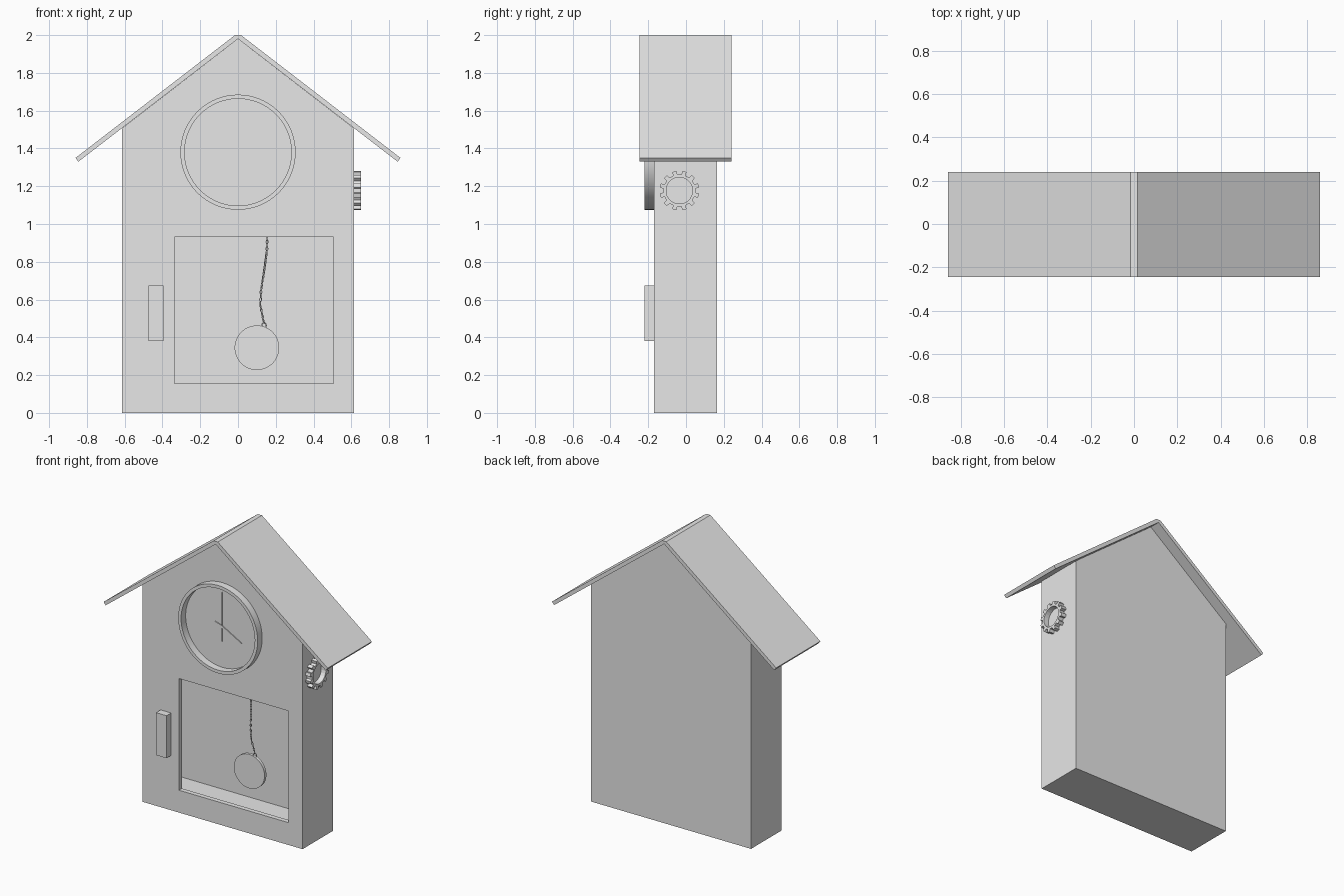
import bpy, bmesh
from math import sin, cos, pi, radians
from mathutils import Vector, Matrix

if "Cube" in bpy.data.objects:
    bpy.data.objects.remove(bpy.data.objects["Cube"])

grey = bpy.data.materials.new("plain_grey")
grey.use_nodes = True
grey.diffuse_color = (0.8, 0.8, 0.8, 1)
grey.node_tree.nodes["Principled BSDF"].inputs["Base Color"].default_value = (0.8, 0.8, 0.8, 1)


def finish(name, bm, smooth=False):
    bmesh.ops.recalc_face_normals(bm, faces=bm.faces)
    mesh = bpy.data.meshes.new(name)
    bm.to_mesh(mesh)
    bm.free()
    mesh.materials.append(grey)
    obj = bpy.data.objects.new(name, mesh)
    bpy.context.collection.objects.link(obj)
    if smooth:
        bpy.ops.object.select_all(action='DESELECT')
        obj.select_set(True)
        bpy.context.view_layer.objects.active = obj
        bpy.ops.object.shade_smooth_by_angle(angle=radians(35))
    return obj


def prism(name, profile, y0, y1):
    """Extrude an x-z outline along y."""
    bm = bmesh.new()
    face = bm.faces.new([bm.verts.new((x, y0, z)) for x, z in profile])
    new = bmesh.ops.extrude_face_region(bm, geom=[face])["geom"]
    moved = [v for v in new if isinstance(v, bmesh.types.BMVert)]
    bmesh.ops.translate(bm, verts=moved, vec=(0, y1 - y0, 0))
    return finish(name, bm)


def box(name, x0, x1, y0, y1, z0, z1):
    return prism(name, [(x0, z0), (x1, z0), (x1, z1), (x0, z1)], y0, y1)


def ring(name, outer, inner, depth, matrix, smooth=False):
    """Flat ring between two radius lists, extruded along local z."""
    n = len(outer)
    bm = bmesh.new()
    loops = []
    for radii, z in ((outer, 0), (outer, depth), (inner, depth), (inner, 0)):
        loops.append([bm.verts.new(matrix @ Vector((r * cos(a), r * sin(a), z)))
                      for r, a in radii])
    for k in range(4):
        a, b = loops[k], loops[(k + 1) % 4]
        for i in range(n):
            j = (i + 1) % n
            bm.faces.new((a[i], a[j], b[j], b[i]))
    return finish(name, bm, smooth)


def carve(target, cutter):
    mod = target.modifiers.new("carve", 'BOOLEAN')
    mod.operation = 'DIFFERENCE'
    mod.solver = 'EXACT'
    mod.object = cutter
    graph = bpy.context.evaluated_depsgraph_get()
    mesh = bpy.data.meshes.new_from_object(target.evaluated_get(graph))
    target.modifiers.clear()
    target.data = mesh
    bpy.data.objects.remove(cutter)


def gable(half, base, eave, peak):
    return [(-half, base), (half, base), (half, eave), (0, peak), (-half, eave)]


# Hollow house body with a front opening
body = prism("house_body", gable(0.615, 0, 1.506, 1.98), -0.17, 0.165)
carve(body, prism("cavity", gable(0.58, 0.08, 1.49, 1.935), -0.137, 0.132))
carve(body, box("opening", -0.335, 0.505, -0.3, -0.1, 0.155, 0.93))

# Roof
prism("roof", [(-0.845, 1.33), (-0.86, 1.35), (-0.016, 2), (0.016, 2),
               (0.86, 1.35), (0.845, 1.33), (0, 1.98)], -0.245, 0.24)

# Door handle
box("door_handle", -0.475, -0.395, -0.22, -0.17, 0.38, 0.675)

# Clock rim
facing_front = Matrix.Rotation(pi / 2, 4, 'X')
angles = [2 * pi * i / 64 for i in range(64)]
ring("clock_rim", [(0.305, a) for a in angles], [(0.283, a) for a in angles], 0.05,
     Matrix.Translation((0, -0.17, 1.38)) @ facing_front, True)

# Clock hands: one slanted blade and one upright edge-on blade
prism("long_hand", [(-0.055, 1.405), (-0.03, 1.383), (0.15, 1.305), (0, 1.388)], -0.176, -0.17)
prism("upright_hand", [(-0.001, 1.28), (0.001, 1.28), (0.001, 1.62), (-0.001, 1.62)], -0.178, -0.17)

# Winding gear on the left wall
teeth = 12
outer, inner = [], []
for t in range(teeth):
    for r, shift in ((0.085, -0.27), (0.105, -0.2), (0.105, 0.2), (0.085, 0.27)):
        a = 2 * pi * (t + 0.5 + shift) / teeth
        outer.append((r, a))
        inner.append((0.07, a))
ring("winding_gear", outer, inner, 0.037,
     Matrix.Translation((0.614, -0.035, 1.177)) @ Matrix.Rotation(pi / 2, 4, 'Y'))

# Pendulum disc
bm = bmesh.new()
bmesh.ops.create_cone(bm, cap_ends=True, segments=48, radius1=0.118, radius2=0.118, depth=0.02,
                      matrix=Matrix.Translation((0.1, -0.01, 0.345)) @ facing_front)
finish("pendulum_disc", bm, True)


# Chain of alternating links along a bent path
def add_link(bm, matrix, length, width, wire):
    rows = []
    for i in range(12):
        a = 2 * pi * i / 12
        centre = Vector((width * cos(a), 0, length * sin(a)))
        out = Vector((cos(a), 0, sin(a)))
        rows.append([bm.verts.new(matrix @ (centre + wire * (out * cos(b) + Vector((0, sin(b), 0)))))
                     for b in (2 * pi * k / 6 for k in range(6))])
    for i in range(12):
        for k in range(6):
            p, q = rows[i], rows[(i + 1) % 12]
            m = (k + 1) % 6
            bm.faces.new((p[k], p[m], q[m], q[k]))


path = [Vector(p) for p in ((0.155, -0.09, 0.95), (0.153, -0.075, 0.86), (0.138, -0.055, 0.75),
                            (0.122, -0.035, 0.65), (0.118, -0.022, 0.57), (0.138, -0.01, 0.475))]
bm = bmesh.new()
count = 0
for a, b in zip(path, path[1:]):
    steps = round((b - a).length / 0.019)
    turn = (b - a).to_track_quat('Z', 'Y').to_matrix().to_4x4()
    for i in range(steps):
        spot = Matrix.Translation(a.lerp(b, (i + 0.5) / steps))
        add_link(bm, spot @ turn @ Matrix.Rotation(pi / 2 * (count % 2), 4, 'Z'), 0.011, 0.005, 0.0025)
        count += 1
add_link(bm, Matrix.Translation((0.138, -0.01, 0.463)), 0.014, 0.012, 0.003)
finish("pendulum_chain", bm, True)
